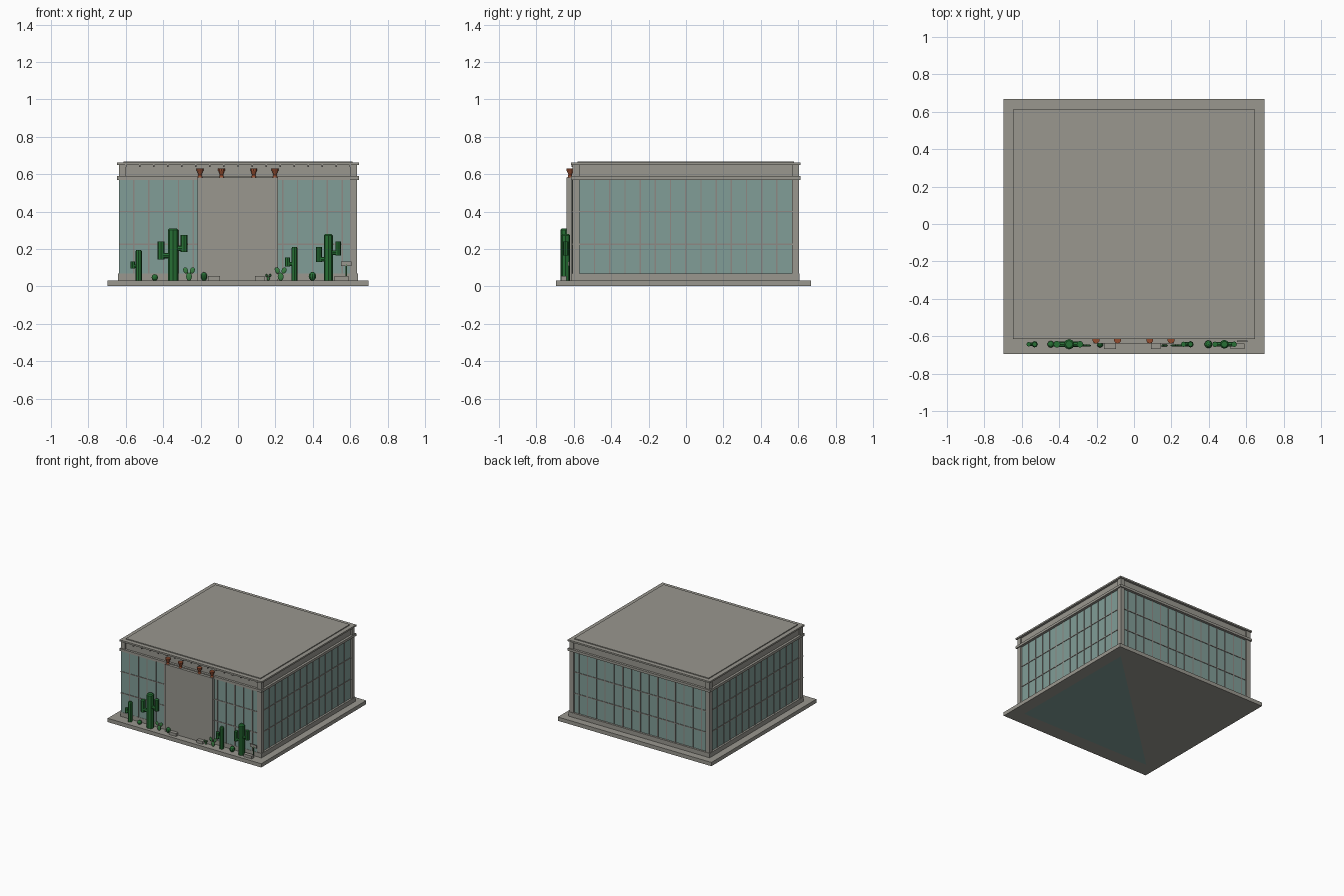
import bpy, bmesh, math
from mathutils import Matrix, Vector

if "Cube" in bpy.data.objects:
    bpy.data.objects.remove(bpy.data.objects["Cube"], do_unlink=True)


def material(name, r, g, b):
    m = bpy.data.materials.new(name)
    m.use_nodes = True
    m.diffuse_color = (r, g, b, 1)
    m.node_tree.nodes["Principled BSDF"].inputs["Base Color"].default_value = (r, g, b, 1)
    return m


CONCRETE = material("concrete", 0.32, 0.31, 0.275)
FRAME = material("window frame", 0.27, 0.25, 0.23)
GLASS = material("teal glass", 0.22, 0.34, 0.31)
GREEN = material("cactus green", 0.02, 0.16, 0.035)
LEAF = material("light green", 0.045, 0.22, 0.06)
CLAY = material("terracotta", 0.30, 0.075, 0.03)


def finish(name, bm, mat):
    bmesh.ops.recalc_face_normals(bm, faces=bm.faces)
    mesh = bpy.data.meshes.new(name)
    bm.to_mesh(mesh)
    bm.free()
    mesh.materials.append(mat)
    ob = bpy.data.objects.new(name, mesh)
    bpy.context.collection.objects.link(ob)
    return ob


def add_box(bm, x0, x1, y0, y1, z0, z1):
    size = Matrix.Diagonal((x1 - x0, y1 - y0, z1 - z0, 1))
    mid = Matrix.Translation(((x0 + x1) / 2, (y0 + y1) / 2, (z0 + z1) / 2))
    bmesh.ops.create_cube(bm, size=1, matrix=mid @ size)


def box(name, mat, *bounds):
    bm = bmesh.new()
    add_box(bm, *bounds)
    return finish(name, bm, mat)


def add_rod(bm, a, b, r, r2=None, sides=8):
    a, b = Vector(a), Vector(b)
    turn = (b - a).to_track_quat('Z', 'Y').to_matrix().to_4x4()
    bmesh.ops.create_cone(bm, cap_ends=True, segments=sides, radius1=r,
                          radius2=r if r2 is None else r2, depth=(b - a).length,
                          matrix=Matrix.Translation((a + b) / 2) @ turn)


# Ground slab with the glass floor showing underneath
box("base_slab", CONCRETE, -0.698, 0.698, -0.695, 0.667, 0.001, 0.032)
bm = bmesh.new()
floor = [bm.verts.new((x, y, 0)) for x, y in ((0.6, 0.56), (0.6, -0.57), (-0.6, -0.57))]
bm.faces.new(floor)
finish("floor_plate", bm, GLASS)

# Building body: outer faces of the walls
X, YF, YB = 0.637, -0.607, 0.604
POST = 0.037
LOW, HIGH = 0.068, 0.57


def storey(name, mat, grow, z0, z1):
    return box(name, mat, -X - grow, X + grow, YF - grow, YB + grow, z0, z1)


storey("plinth", CONCRETE, 0.004, 0.032, LOW)
storey("glass_walls", GLASS, -0.012, LOW, HIGH)
storey("ledge", CONCRETE, 0.009, HIGH, 0.59)
storey("fascia", CONCRETE, -0.01, 0.59, 0.648)
storey("roof_rim", CONCRETE, 0.009, 0.648, 0.661)
storey("roof_slab", CONCRETE, -0.026, 0.661, 0.668)

# Corner posts run from the plinth to the rim
bm = bmesh.new()
for x in (-X, X - POST):
    for y in (YF, YB - POST):
        add_box(bm, x, x + POST, y, y + POST, LOW, 0.648)
finish("corner_posts", bm, CONCRETE)

# Front glazing covers the post on the model's right
box("front_glass", GLASS, -X, -0.215, YF - 0.002, YF + 0.006, LOW, HIGH)

# Window grid on all four walls
bm = bmesh.new()
W, D = 0.0035, 0.004
ROWS = (0.225, 0.4)
BAYS = 14
for side in (-1, 1):
    face = side * (X - 0.012)
    y0, y1 = YF + POST, YB - POST
    for i in range(1, BAYS):
        y = y0 + (y1 - y0) * i / BAYS
        add_box(bm, face - D, face + D, y - W, y + W, LOW, HIGH)
    for z in ROWS:
        add_box(bm, face - D, face + D, y0, y1, z - W, z + W)
for face, start in ((YF - 0.002, -X), (YB - 0.012, -X + POST)):
    for i in range(1, 16):
        x = -X + 2 * X * i / 16
        if face < 0 and abs(x) < 0.215:
            continue
        add_box(bm, x - W, x + W, face - D, face + D, LOW, HIGH)
    for z in ROWS:
        add_box(bm, start, X - POST, face - D, face + D, z - W, z + W)
finish("window_grid", bm, FRAME)
box("front_glass_left", GLASS, 0.213, X - POST, YF - 0.002, YF + 0.006, LOW, HIGH)

# Entrance panel
box("entrance_panel", CONCRETE, -0.217, 0.213, -0.638, YF + 0.02, 0.032, 0.583)

# Small brackets under the front rim
bm = bmesh.new()
for i in range(17):
    x = -0.6 + 1.2 * i / 16
    add_box(bm, x - 0.004, x + 0.004, YF - 0.006, YF + 0.012, 0.638, 0.65)
finish("rim_brackets", bm, FRAME)

# Flared clay pots above the entrance
for i, x in enumerate((-0.203, -0.088, 0.084, 0.198)):
    bm = bmesh.new()
    y = -0.62
    add_rod(bm, (x, y, 0.583), (x, y, 0.596), 0.013, 0.009, 10)
    add_rod(bm, (x, y, 0.596), (x, y, 0.618), 0.009, 0.017, 10)
    add_rod(bm, (x, y, 0.618), (x, y, 0.63), 0.019, 0.019, 10)
    finish(f"clay_pot_{i + 1}", bm, CLAY)


# Tall cacti: each arm is (offset, bottom, top, radius)
def cactus(name, x, top, r, arms):
    bm = bmesh.new()
    y = -0.643
    add_rod(bm, (x, y, 0.032), (x, y, top - 0.008), r)
    add_rod(bm, (x, y, top - 0.008), (x, y, top), r, r * 0.7)
    for dx, low, high, ar in arms:
        add_rod(bm, (x, y, low + ar), (x + dx, y, low + ar), ar * 0.8)
        add_rod(bm, (x + dx, y, low), (x + dx, y, high), ar)
    finish(name, bm, GREEN)


cactus("right_tall_cactus", -0.347, 0.31, 0.028,
       [(-0.065, 0.145, 0.24, 0.019), (0.058, 0.185, 0.275, 0.018)])
cactus("right_slim_cactus", -0.531, 0.195, 0.017, [(-0.032, 0.095, 0.132, 0.012)])
cactus("left_tall_cactus", 0.483, 0.28, 0.024,
       [(-0.05, 0.13, 0.21, 0.015), (0.052, 0.165, 0.24, 0.015)])
cactus("left_slim_cactus", 0.302, 0.21, 0.017, [(-0.037, 0.105, 0.155, 0.014)])


# Barrel cacti
for name, x, r, h in (("right_barrel_cactus", -0.445, 0.018, 0.035),
                      ("centre_barrel_cactus", -0.182, 0.018, 0.046),
                      ("left_barrel_cactus", 0.398, 0.021, 0.048)):
    bm = bmesh.new()
    shape = Matrix.Translation((x, -0.643, 0.03 + h / 2)) @ Matrix.Diagonal((r, r, h / 2, 1))
    bmesh.ops.create_uvsphere(bm, u_segments=10, v_segments=6, radius=1, matrix=shape)
    finish(name, bm, GREEN)


# Flat-padded plants: a short stem pad with two ears
def pads(name, x, scale):
    bm = bmesh.new()
    for dx, z, r, tilt in ((0, 0.022, 0.022, 0), (-0.018, 0.055, 0.018, -0.4),
                           (0.018, 0.055, 0.018, 0.4)):
        place = Matrix.Translation((x + dx * scale, -0.65, 0.03 + z * scale))
        shape = Matrix.Diagonal((r * 0.75 * scale, 0.006, r * scale, 1))
        bmesh.ops.create_uvsphere(bm, u_segments=10, v_segments=6, radius=1,
                                  matrix=place @ Matrix.Rotation(tilt, 4, 'Y') @ shape)
    finish(name, bm, LEAF)


pads("right_pad_cactus", -0.262, 1.0)
pads("left_pad_cactus", 0.228, 1.0)
pads("sprout", 0.162, 0.5)

# Stone blocks
for i, (x0, x1) in enumerate(((-0.16, -0.097), (0.092, 0.143), (0.515, 0.592))):
    box(f"stone_{i + 1}", CONCRETE, x0, x1, -0.667, -0.638, 0.032, 0.055)

# Small marker on a post
box("marker_board", CONCRETE, 0.55, 0.608, -0.63, -0.624, 0.108, 0.132)
bm = bmesh.new()
add_rod(bm, (0.579, -0.627, 0.032), (0.579, -0.627, 0.12), 0.004, sides=6)
finish("marker_post", bm, LEAF)
